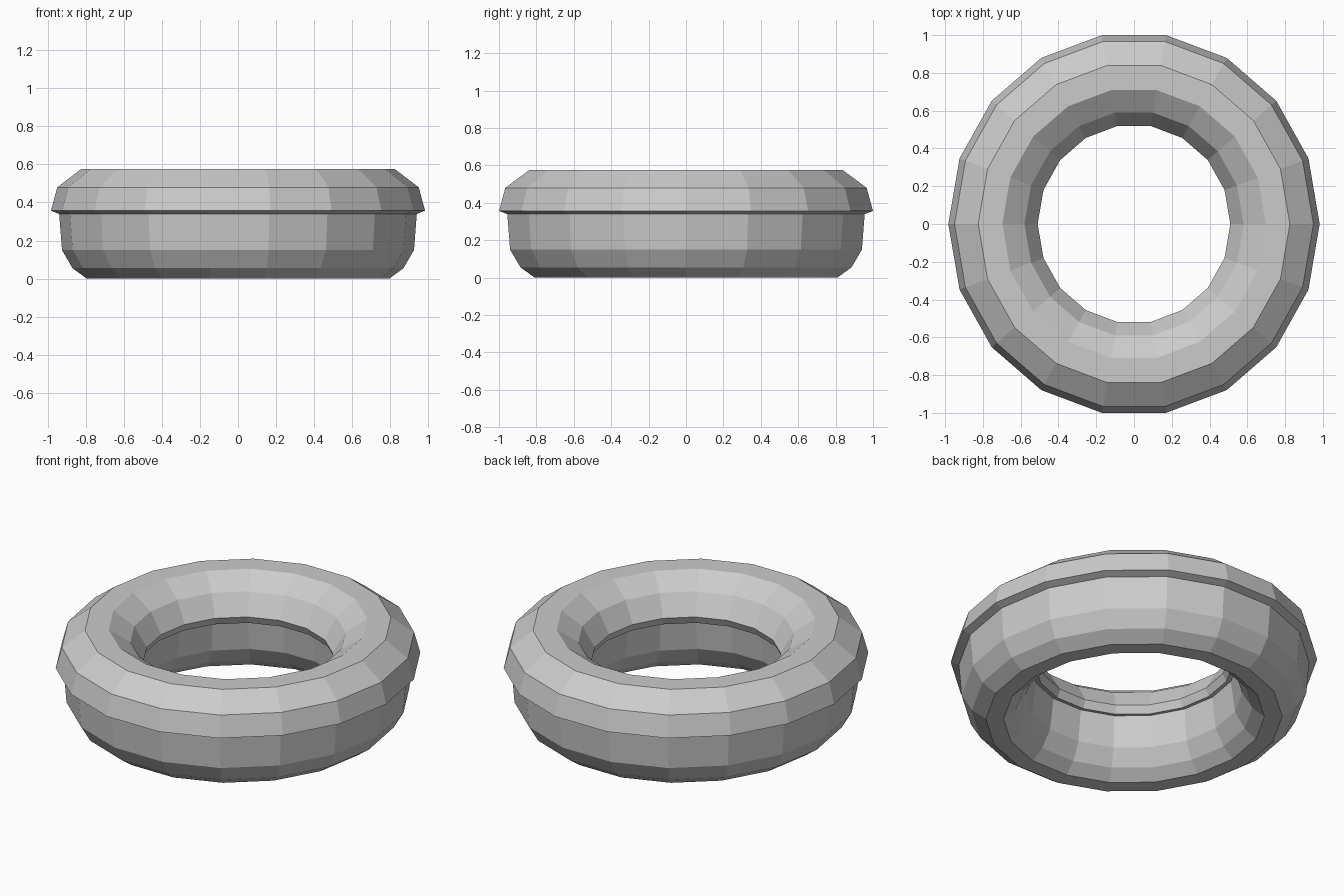
import bpy, bmesh
from math import cos, sin, tau

if "Cube" in bpy.data.objects:
    bpy.data.objects.remove(bpy.data.objects["Cube"])

SIDES = 18
Y_STRETCH = 1.0325  # the ring is slightly longer front to back


def ring(name, profile, closed):
    """Revolve an (r, z) profile around z into a flat-shaded ring."""
    bm = bmesh.new()
    loops = []
    for i in range(SIDES):
        a = tau * i / SIDES
        loops.append([bm.verts.new((r * cos(a), r * sin(a) * Y_STRETCH, z))
                      for r, z in profile])
    n = len(profile)
    for i in range(SIDES):
        cur, nxt = loops[i], loops[(i + 1) % SIDES]
        for j in range(n if closed else n - 1):
            k = (j + 1) % n
            bm.faces.new((cur[j], nxt[j], nxt[k], cur[k]))
    if closed:
        bmesh.ops.recalc_face_normals(bm, faces=bm.faces)
    mesh = bpy.data.meshes.new(name)
    bm.to_mesh(mesh)
    bm.free()
    obj = bpy.data.objects.new(name, mesh)
    bpy.context.collection.objects.link(obj)
    return obj


# Dough: rounded lower body, flat top hidden under the icing
ring("dough", [(0.70, 0), (0.795, 0), (0.87, 0.055), (0.925, 0.15), (0.94, 0.345),
               (0.555, 0.345), (0.58, 0.15), (0.635, 0.055)], True)

# Icing: overhanging cap with a small lip on both edges
ring("icing", [(0.94, 0.34), (0.983, 0.357), (0.95, 0.48), (0.825, 0.575),
               (0.697, 0.575), (0.58, 0.495), (0.51, 0.375), (0.53, 0.33),
               (0.556, 0.335)], True)
